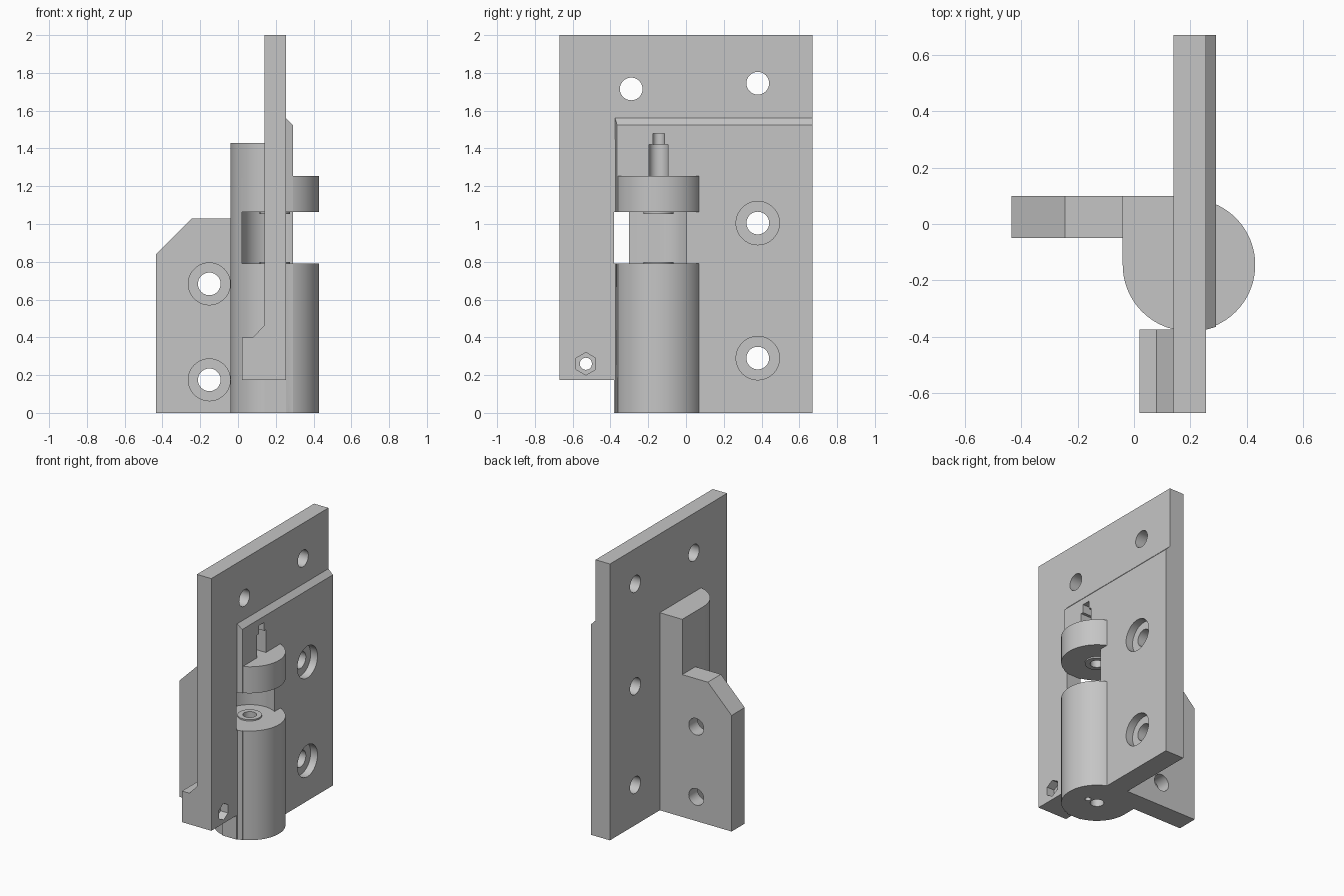
import bpy, bmesh
from math import sin, cos, radians

cube = bpy.data.objects.get("Cube")
if cube:
    bpy.data.objects.remove(cube, do_unlink=True)

grey = bpy.data.materials.new("light_grey")
grey.use_nodes = True
colour = (0.56, 0.56, 0.56, 1)
grey.diffuse_color = colour
grey.node_tree.nodes["Principled BSDF"].inputs["Base Color"].default_value = colour

PLACE = {
    "x": lambda a, b, t: (t, a, b),
    "y": lambda a, b, t: (a, t, b),
    "z": lambda a, b, t: (a, b, t),
}


def arc(ca, cb, r, start=0, end=360, steps=64):
    """Points on an arc; a full turn leaves out the repeated end point."""
    n = steps if abs(end - start) == 360 else steps + 1
    angles = [radians(start + (end - start) * i / steps) for i in range(n)]
    return [(ca + r * cos(t), cb + r * sin(t)) for t in angles]


def rect(a0, a1, b0, b1):
    return [(a0, b0), (a1, b0), (a1, b1), (a0, b1)]


def prism(name, points, axis, lo, hi):
    """Extrude a 2D profile along an axis."""
    bm = bmesh.new()
    ends = [[bm.verts.new(PLACE[axis](a, b, t)) for a, b in points] for t in (lo, hi)]
    bm.faces.new(ends[0])
    bm.faces.new(ends[1])
    for i in range(len(points)):
        j = (i + 1) % len(points)
        bm.faces.new((ends[0][i], ends[0][j], ends[1][j], ends[1][i]))
    bmesh.ops.recalc_face_normals(bm, faces=bm.faces)
    mesh = bpy.data.meshes.new(name)
    bm.to_mesh(mesh)
    bm.free()
    mesh.materials.append(grey)
    obj = bpy.data.objects.new(name, mesh)
    bpy.context.collection.objects.link(obj)
    return obj


def combine(target, other, operation):
    """Apply a boolean and remove the operand."""
    mod = target.modifiers.new("boolean", "BOOLEAN")
    mod.operation = operation
    mod.solver = "EXACT"
    mod.object = other
    bpy.context.view_layer.objects.active = target
    bpy.ops.object.modifier_apply(modifier=mod.name)
    bpy.data.objects.remove(other, do_unlink=True)


CX, CY, R = 0.195, -0.145, 0.235          # hinge axis and barrel radius
BACK, FACE, PAD = 0.14, 0.255, 0.29       # plate back, plate face, pad face
EDGE, FRONT = 0.67, -0.38

# Tall mounting plate with a raised lower front edge
body = prism("hinge_body", [(-EDGE, 0.175), (FRONT, 0.175), (FRONT, 0), (EDGE, 0),
                            (EDGE, 2), (-EDGE, 2)], "x", BACK, FACE)

# Raised pad with bevelled top and front edges
pad = prism("pad", [(0.2, 0), (PAD, 0), (PAD, 1.525), (FACE, 1.56), (0.2, 1.56)],
            "y", -0.375, EDGE)
for v in pad.data.vertices:
    if v.co.y < 0 and v.co.x > FACE + 0.01:
        v.co.y += 0.01

# Rounded back housing, front barrel, side flange and lower stop block
housing = prism("housing", arc(CX, CY, R, 180, 270, 24) + [(CX, 0.1), (-0.04, 0.1)],
                "z", 0, 1.43)
barrel = prism("barrel", arc(CX, CY, R, steps=96), "z", 0, 1.255)
flange = prism("flange", [(-0.435, 0), (0.1, 0), (0.1, 1.03), (-0.245, 1.03),
                          (-0.435, 0.84)], "y", -0.05, 0.1)
stop = prism("stop_block", [(0.02, 0.175), (0.2, 0.175), (0.2, 0.465), (BACK, 0.465),
                            (0.08, 0.4), (0.02, 0.4)], "y", -EDGE, -0.375)
for part in (pad, housing, barrel, flange, stop):
    combine(body, part, "UNION")

# Window between the lower barrel and the upper collar
window = arc(CX, CY, 0.175, 180, 57.1, 24) + [(PAD, 0.1), (0.5, 0.1), (0.5, FRONT),
                                             (0.02, FRONT)]
combine(body, prism("window", window, "z", 0.79, 1.063), "DIFFERENCE")

# Thin thrust rings around the bore
for lo, hi in ((0.75, 0.8), (1.053, 1.1)):
    combine(body, prism("thrust_ring", arc(CX, CY, 0.08, steps=48), "z", lo, hi), "UNION")

# Bore through the barrel, and the small hole beside it underneath
combine(body, prism("bore", arc(CX, CY, 0.045, steps=48), "z", -0.1, 1.3), "DIFFERENCE")
combine(body, prism("side_bore", arc(0.273, CY, 0.02, steps=24), "z", -0.1, 0.2), "DIFFERENCE")

# Stepped slot above the collar, open on the pad face
for r, lo, hi in ((0.05, 1.255, 1.42), (0.03, 1.4, 1.48)):
    slot = arc(CX, CY, r, 90, 270, 24) + [(0.4, CY - r), (0.4, CY + r)]
    combine(body, prism("slot", slot, "z", lo, hi), "DIFFERENCE")

# Plate screw holes, the lower pair counterbored
for y, z, sunk in ((-0.29, 1.715, False), (0.38, 1.745, False),
                   (0.38, 1.005, True), (0.38, 0.29, True)):
    combine(body, prism("hole", arc(y, z, 0.06, steps=48), "x", 0, 0.5), "DIFFERENCE")
    if sunk:
        combine(body, prism("sink", arc(y, z, 0.115), "x", 0.235, 0.5), "DIFFERENCE")

# Flange screw holes, counterbored on the front
for z in (0.175, 0.683):
    combine(body, prism("hole", arc(-0.152, z, 0.06, steps=48), "y", -0.2, 0.2), "DIFFERENCE")
    combine(body, prism("sink", arc(-0.152, z, 0.111), "y", -0.2, -0.0), "DIFFERENCE")

# Hexagonal nut pocket with a through hole
combine(body, prism("nut", arc(-0.53, 0.26, 0.06, 30, 390, 6), "x", 0.195, 0.4), "DIFFERENCE")
combine(body, prism("hole", arc(-0.53, 0.26, 0.032, steps=32), "x", -0.1, 0.4), "DIFFERENCE")

bpy.ops.object.select_all(action="DESELECT")
body.select_set(True)
bpy.context.view_layer.objects.active = body
bpy.ops.object.shade_smooth_by_angle(angle=radians(25))
